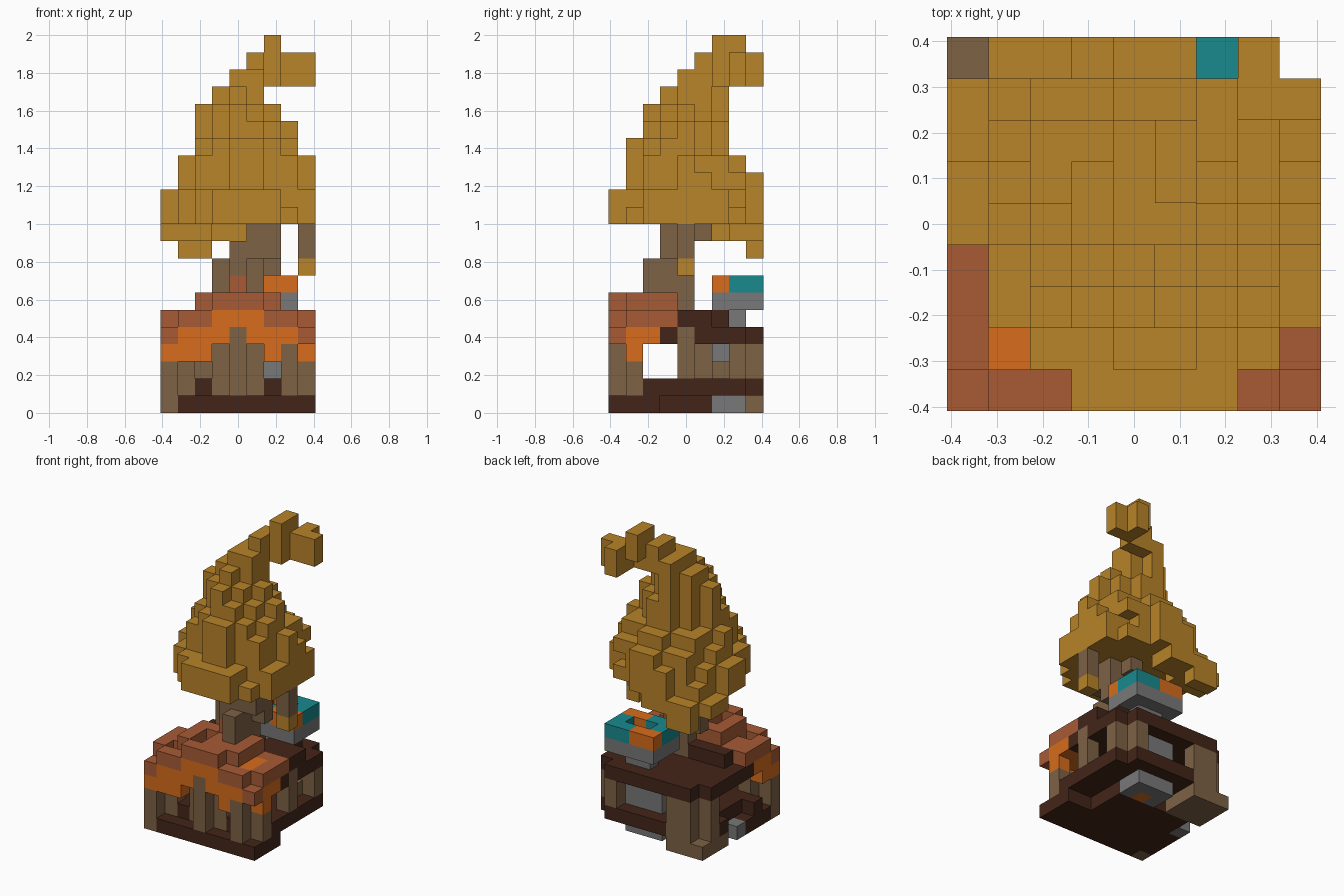
import bpy
import bmesh
from mathutils import Vector

default = bpy.data.objects.get("Cube")
if default:
    bpy.data.objects.remove(default, do_unlink=True)

SIZE = 2 / 22          # edge of one block
HALF = 4.5             # half of the footprint, in blocks
cells = {}             # block position -> part name


def block(part, xs, ys, zs):
    """Fill an inclusive range of blocks; a single number means one block."""
    span = [(r, r) if isinstance(r, int) else r for r in (xs, ys, zs)]
    for x in range(span[0][0], span[0][1] + 1):
        for y in range(span[1][0], span[1][1] + 1):
            for z in range(span[2][0], span[2][1] + 1):
                cells[x, y, z] = part


def clear(x, y, z):
    cells.pop((x, y, z), None)


def disc(part, z, xs, ys, limit):
    """Fill an oval layer of blocks inside the given ranges."""
    cx, cy = sum(xs) / 2, sum(ys) / 2
    a, b = xs[1] - cx + 0.5, ys[1] - cy + 0.5
    for x in range(xs[0], xs[1] + 1):
        for y in range(ys[0], ys[1] + 1):
            if ((x - cx) / a) ** 2 + ((y - cy) / b) ** 2 < limit:
                cells[x, y, z] = part


# Foundation and floor
block("foundation", (0, 8), (0, 2), 0)
block("foundation", 0, 3, 0)
block("foundation", (1, 6), (3, 5), 0)
block("floor", (0, 8), (2, 8), 1)
for y in (3, 4, 5, 8):
    clear(0, y, 1)
clear(8, 8, 1)
block("floor", (1, 7), 1, 1)
block("corner_footing", (0, 2), (6, 8), 0)
block("side_step", 0, 4, 0)

# Upper deck
block("deck", (0, 8), (3, 8), 4)
block("deck", (1, 7), 4, 5)
block("deck", (6, 7), (5, 6), 5)
block("deck", 8, (4, 5), 5)
clear(8, 8, 4)
clear(0, 8, 4)

# Posts and inner stump
block("posts", 0, 0, (0, 2))
block("posts", 1, 1, (1, 2))
block("posts", (3, 5), 1, (1, 3))
block("posts", 7, 0, (1, 3))
block("posts", 8, 1, (1, 2))
block("posts", 8, 4, (2, 4))
block("posts", 7, 6, 2)
for x, y in ((8, 7), (7, 8), (7, 7), (1, 8), (2, 8), (0, 7), (1, 7)):
    block("posts", x, y, (1 if x < 3 else 2, 3))
block("stump", (3, 5), (4, 5), (1, 3))

# Furnace with a fire below
block("furnace", (4, 6), (6, 7), (0, 3))
block("fire", 5, 6, 0)

# Porch roof: shingles over a bright lining
block("roof_lining", (1, 7), (0, 2), 4)
block("roof_lining", (3, 5), (0, 3), 5)
block("roof_lining", (0, 2), 0, 3)
block("roof_lining", 6, 0, 3)
block("roof_lining", 8, 1, (3, 4))
block("roof_lining", 8, 2, 4)
block("roof_lining", 0, (1, 2), 4)
block("roof_lining", 0, 1, 3)
for x in (0, 8):
    block("roof_shingles", x, 0, 4)
    block("roof_shingles", x, (1, 3), 5)
for x in (1, 2, 6, 7):
    block("roof_shingles", x, (0, 3), 5)
block("roof_lining", 7, (1, 2), 5)
clear(1, 1, 5)
block("roof_shingles", (3, 5), (0, 3), 6)
block("roof_shingles", (2, 6), (1, 3), 6)
block("roof_shingles", 4, 3, 7)
for y in (1, 2):
    clear(3, y, 6)
block("posts", 4, 0, (1, 4))

# Trunk with branch stubs
block("trunk", (4, 5), 4, (5, 9))
block("trunk", 5, 3, (7, 10))
block("trunk", 4, 3, (8, 9))
block("trunk", 3, 4, (7, 8))
block("trunk", 6, 4, (8, 10))
block("trunk", 6, 3, (9, 10))
block("trunk", 5, (4, 5), 10)
block("trunk", 5, 2, (7, 8))

# Basin on a chimney
block("basin", (5, 6), 7, 5)
block("basin", (4, 7), (6, 8), 6)
block("basin_rim", (4, 7), (6, 8), 7)
block("rim_inlay", (6, 7), 6, 7)
block("rim_inlay", (4, 5), 8, 7)
for x in (5, 6):
    clear(x, 7, 7)

# Hanging lantern
block("lantern_cord", 8, 4, (9, 10))
block("lantern", 8, 4, 8)

# Thatched crown: drooping brim, oval layers, curled tip
block("crown", (0, 4), (7, 8), 10)
block("crown", (0, 2), 6, 10)
block("crown", (1, 2), 8, 9)
clear(0, 8, 10)
full = (0, 8)
layers = [
    (full, full, 0.95), (full, full, 0.86), ((1, 8), (1, 8), 0.86),
    ((1, 8), (1, 7), 0.8), ((2, 7), (1, 6), 0.8), ((2, 7), (2, 6), 0.75),
    ((2, 6), (2, 6), 0.7), ((3, 5), (3, 6), 0.9), ((4, 5), (4, 6), 1.1),
]
for step, (xs, ys, limit) in enumerate(layers):
    disc("crown", 11 + step, xs, ys, limit)
for z in (11, 12):
    clear(1, 1, z)
    clear(0, 3, z)
for x, y in ((8, 2), (8, 6), (6, 0)):
    block("crown", x, y, (11, 12))
block("crown", 5, (5, 6), 20)
block("crown", 6, (6, 7), (20, 21))
block("crown", 6, 6, 19)
for x, y in ((7, 7), (8, 7), (7, 8)):
    block("crown", x, y, (19, 20))

# Colours
COLOURS = {
    "straw": (184, 131, 41), "wood": (126, 98, 69), "dark_wood": (68, 37, 25),
    "terracotta": (167, 91, 53), "orange": (215, 108, 28),
    "stone": (120, 120, 120), "teal": (25, 138, 143),
}
USES = {
    "straw": "crown lantern",
    "wood": "posts stump trunk corner_footing lantern_cord",
    "dark_wood": "foundation floor deck",
    "terracotta": "roof_shingles",
    "orange": "roof_lining fire rim_inlay",
    "stone": "furnace basin side_step",
    "teal": "basin_rim",
}


def make_material(name, rgb):
    linear = [((c / 255 + 0.055) / 1.055) ** 2.4 for c in rgb] + [1]
    mat = bpy.data.materials.new(name)
    mat.use_nodes = True
    mat.diffuse_color = linear
    shader = next(n for n in mat.node_tree.nodes if n.type == "BSDF_PRINCIPLED")
    shader.inputs["Base Color"].default_value = linear
    return mat


def build(part, mat):
    """Make one mesh from the outer sides of a part's blocks."""
    bm = bmesh.new()
    for pos in [p for p, owner in cells.items() if owner == part]:
        for axis in range(3):
            for sign in (-1, 1):
                n = Vector((0, 0, 0))
                n[axis] = sign
                if tuple(int(c + d) for c, d in zip(pos, n)) in cells:
                    continue
                u, v = Vector((0, 0, 0)), Vector((0, 0, 0))
                u[(axis + 1) % 3] = 0.5
                v[(axis + 2) % 3] = 0.5 * sign
                mid = Vector(pos) + Vector((0.5 - HALF, 0.5 - HALF, 0.5)) + n / 2
                corners = (mid - u - v, mid + u - v, mid + u + v, mid - u + v)
                bm.faces.new([bm.verts.new(c * SIZE) for c in corners])
    bmesh.ops.remove_doubles(bm, verts=bm.verts, dist=SIZE / 100)
    mesh = bpy.data.meshes.new(part)
    bm.to_mesh(mesh)
    bm.free()
    mesh.materials.append(mat)
    bpy.context.collection.objects.link(bpy.data.objects.new(part, mesh))


for colour, parts in USES.items():
    material = make_material(colour, COLOURS[colour])
    for part in parts.split():
        build(part, material)
